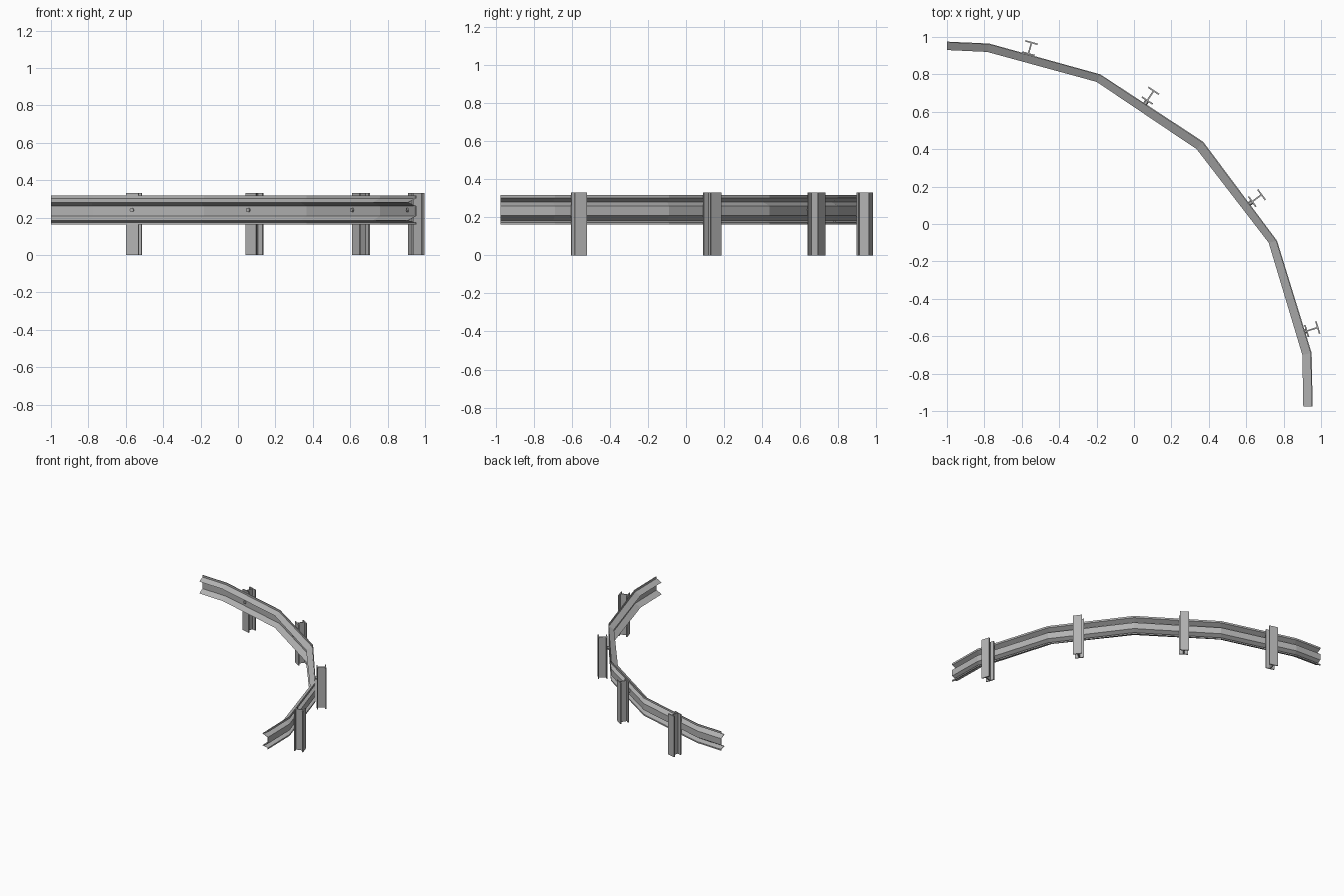
import bpy
import bmesh
from math import pi
from mathutils import Matrix, Vector

if "Cube" in bpy.data.objects:
    bpy.data.objects.remove(bpy.data.objects["Cube"])

steel = bpy.data.materials.new("galvanised_steel")
steel.use_nodes = True
GREY = (0.45, 0.45, 0.45, 1)
steel.diffuse_color = GREY
steel.node_tree.nodes["Principled BSDF"].inputs["Base Color"].default_value = GREY


def finish(bm, name):
    bmesh.ops.recalc_face_normals(bm, faces=bm.faces)
    mesh = bpy.data.meshes.new(name)
    bm.to_mesh(mesh)
    bm.free()
    mesh.materials.append(steel)
    obj = bpy.data.objects.new(name, mesh)
    bpy.context.collection.objects.link(obj)
    return obj


def loft(sections, name):
    """Skin a row of closed sections and cap both ends."""
    bm = bmesh.new()
    rings = [[bm.verts.new(p) for p in s] for s in sections]
    count = len(rings[0])
    for a, b in zip(rings, rings[1:]):
        for i in range(count):
            j = (i + 1) % count
            bm.faces.new((a[i], a[j], b[j], b[i]))
    bm.faces.new(rings[0])
    bm.faces.new(rings[-1])
    return finish(bm, name)


# Rail path: back edge and front edge at each bend
back = [(-1, .975), (-.775, .965), (-.18, .80), (.37, .44),
        (.765, -.09), (.95, -.69), (.955, -.977)]
front = [(-1, .93), (-.785, .92), (-.20, .76), (.335, .40),
         (.72, -.10), (.90, -.70), (.905, -.977)]

# Double-ridged beam section: depth from back to front, and height
THICK = .13
ridge = [(0, .318), (0, .303), (1, .281), (0, .261),
         (0, .209), (1, .184), (0, .174), (0, .163)]
shell = [(max(t, THICK), z) for t, z in ridge]
shell += [(max(t, THICK) - THICK, z) for t, z in reversed(ridge)]


def rail_section(b, f):
    b, f = Vector(b), Vector(f)
    return [(*b.lerp(f, t), z) for t, z in shell]


loft([rail_section(b, f) for b, f in zip(back, front)], "guard_rail")

# I-beam posts and their bolts, one for each long rail segment
HEIGHT, HALF_W, HALF_D, PLATE = .332, .034, .035, .004
quarter = [(HALF_W, HALF_D), (HALF_W, HALF_D - 2 * PLATE), (PLATE, HALF_D - 2 * PLATE)]
half = quarter + [(x, -y) for x, y in reversed(quarter)]
beam = half + [(-x, y) for x, y in reversed(half)]
posts = [(-.556, .94), (.088, .686), (.657, .138), (.953, -.563)]

for k, centre in enumerate(posts):
    c = Vector(centre)
    start, end = Vector(back[k + 1]), Vector(back[k + 2])
    along = (end - start).normalized()
    normal = Vector((-along.y, along.x))
    plan = [c + along * x + normal * y for x, y in beam]
    loft([[(*p, z) for p in plan] for z in (0, HEIGHT)], f"post_{k + 1}")

    # Hexagonal bolt through the rail into the post
    gap = (c - start).dot(normal)
    tip = gap + .015
    root = HALF_D - PLATE
    middle = c - normal * (tip + root) / 2
    turn = Vector((*normal, 0)).to_track_quat('Z', 'Y').to_matrix().to_4x4()
    bm = bmesh.new()
    bmesh.ops.create_cone(bm, cap_ends=True, segments=6, radius1=.012, radius2=.012,
                          depth=max(tip - root, .012),
                          matrix=Matrix.Translation((*middle, .24)) @ turn
                          @ Matrix.Rotation(pi / 6, 4, 'Z'))
    finish(bm, f"bolt_{k + 1}")
